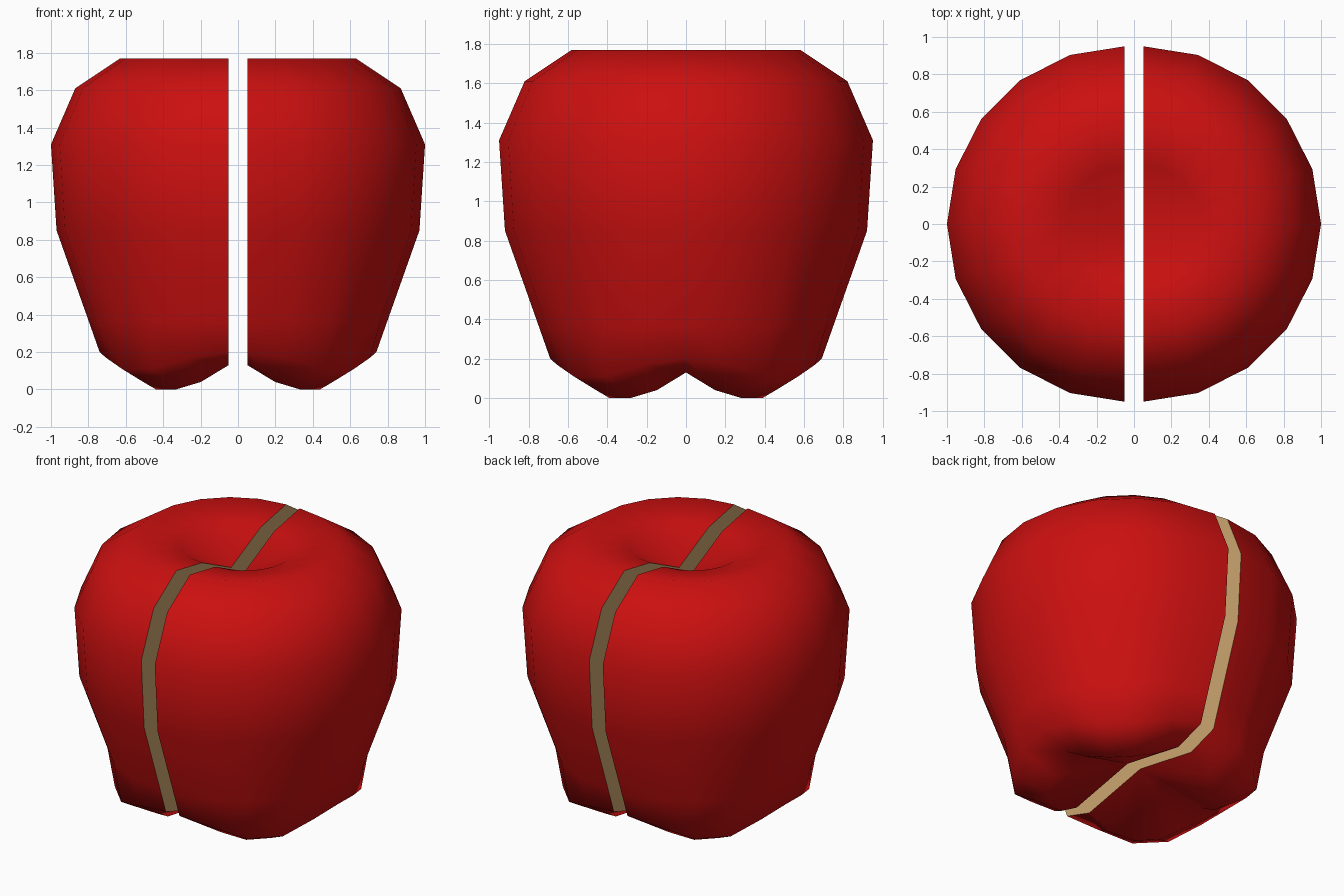
import bpy, bmesh, math
from mathutils import Vector

if "Cube" in bpy.data.objects:
    bpy.data.objects.remove(bpy.data.objects["Cube"])

GAP = 0.05      # half of the gap between the halves
STEPS = 10      # segments round each half


def material(name, rgb):
    m = bpy.data.materials.new(name)
    m.diffuse_color = (*rgb, 1)
    m.use_nodes = True
    m.node_tree.nodes["Principled BSDF"].inputs["Base Color"].default_value = m.diffuse_color
    return m


skin = material("skin", (0.60, 0.005, 0.005))
flesh = material("flesh", (0.60, 0.38, 0.16))

# Plain rings (radius, height) from the stem dimple down the side
RINGS = [(0.31, 1.72), (0.58, 1.77), (0.82, 1.61), (0.95, 1.31),
         (0.92, 0.85), (0.75, 0.37)]
# Lobed rings at the base: radius and height over one lobe of five segments
LOBES = [([0.69, 0.69, 0.705, 0.705, 0.69], [0.20, 0.17, 0.11, 0.11, 0.17]),
         ([0.48] * 5, [0.13, 0.04, 0.0, 0.0, 0.04])]
TOP, BOTTOM = 1.57, 0.225


def apple_half(name, turn):
    bm = bmesh.new()

    def vert(i, r, z):
        a = -math.pi / 2 + math.pi * i / STEPS + turn
        x = math.cos(a) * r + GAP * math.cos(turn)
        return bm.verts.new((x, math.sin(a) * r, z))

    top, bottom = vert(0, 0, TOP), vert(0, 0, BOTTOM)
    rows = [[vert(i, r, z) for i in range(STEPS + 1)] for r, z in RINGS]
    rows += [[vert(i, rs[i % 5], zs[i % 5]) for i in range(STEPS + 1)]
             for rs, zs in LOBES]

    # Skin
    for i in range(STEPS):
        bm.faces.new((top, rows[0][i], rows[0][i + 1]))
        bm.faces.new((bottom, rows[-1][i + 1], rows[-1][i]))
        for a, b in zip(rows, rows[1:]):
            bm.faces.new((a[i], b[i], b[i + 1], a[i + 1]))
    for f in bm.faces:
        f.smooth = True

    # Flat cut face
    cut = bm.faces.new([top] + [r[-1] for r in rows] + [bottom]
                       + [r[0] for r in reversed(rows)])
    cut.material_index = 1
    for e in cut.edges:
        e.smooth = False
    bmesh.ops.recalc_face_normals(bm, faces=bm.faces)

    mesh = bpy.data.meshes.new(name)
    bm.to_mesh(mesh)
    bm.free()
    mesh.materials.append(skin)
    mesh.materials.append(flesh)
    obj = bpy.data.objects.new(name, mesh)
    bpy.context.collection.objects.link(obj)


apple_half("apple_half_right", 0)
apple_half("apple_half_left", math.pi)
